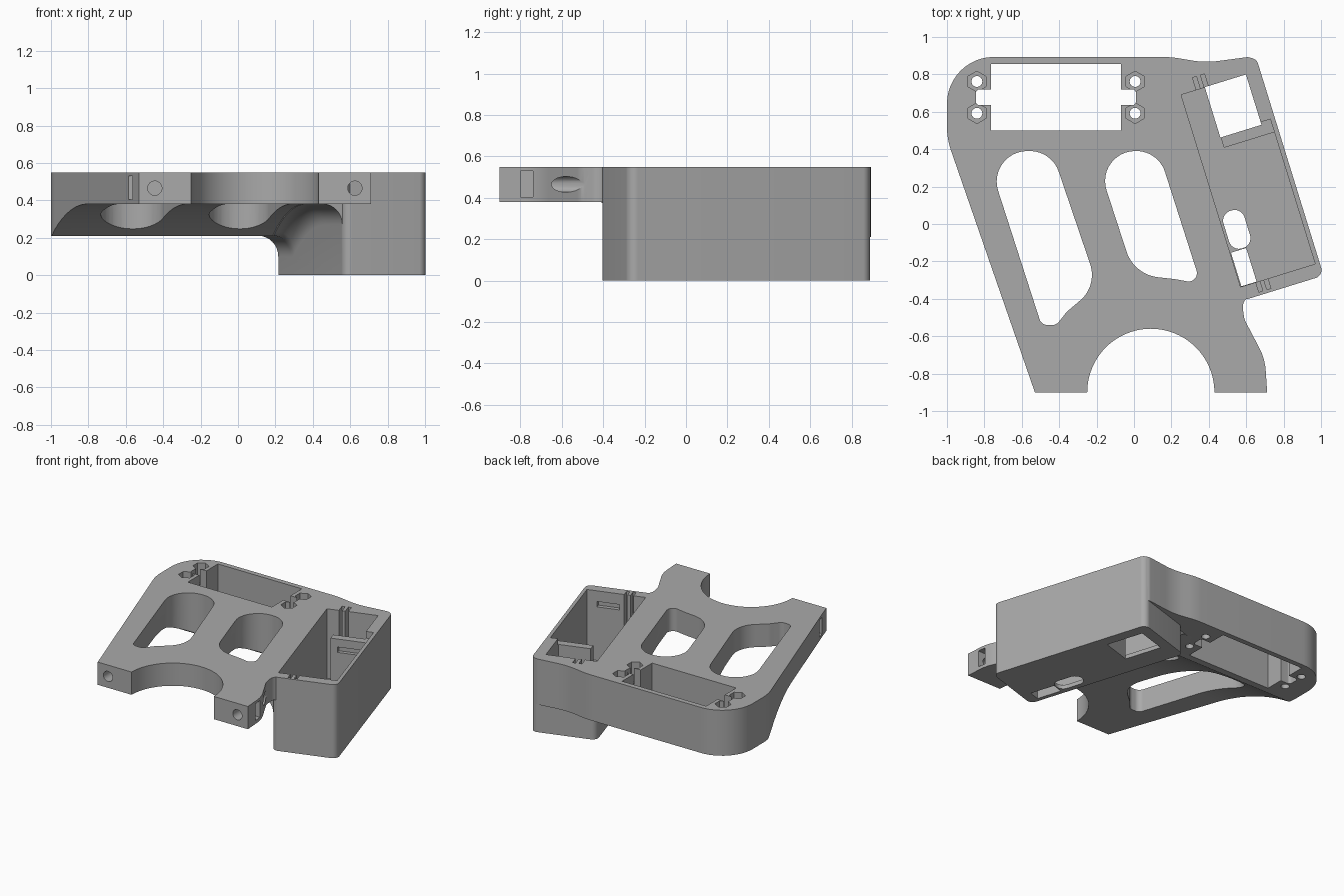
import bpy, bmesh, math
from mathutils import Vector, Matrix

if "Cube" in bpy.data.objects:
    bpy.data.objects.remove(bpy.data.objects["Cube"], do_unlink=True)

grey = bpy.data.materials.new("mid_grey")
grey.use_nodes = True
grey.diffuse_color = (0.4, 0.4, 0.4, 1)
grey.node_tree.nodes["Principled BSDF"].inputs["Base Color"].default_value = (0.4, 0.4, 0.4, 1)

TOP = 0.55
TILT = Matrix.Rotation(math.radians(17.2), 4, 'Z')   # frame of the slanted box
FLAT = Matrix.Identity(4)


def rounded(corners, seg=12):
    """Closed outline from (x, y, radius) corners."""
    out = []
    for i, (x, y, r) in enumerate(corners):
        p = Vector((x, y))
        if r == 0:
            out.append(p)
            continue
        a = (Vector(corners[i - 1][:2]) - p).normalized()
        b = (Vector(corners[(i + 1) % len(corners)][:2]) - p).normalized()
        half = a.angle(b) / 2
        centre = p + (a + b).normalized() * r / math.sin(half)
        start = p + a * r / math.tan(half) - centre
        end = p + b * r / math.tan(half) - centre
        sweep = math.atan2(start.cross(end), start.dot(end))
        for k in range(seg + 1):
            out.append(centre + Matrix.Rotation(sweep * k / seg, 2) @ start)
    return out


def finish(bm, name, matrix=FLAT):
    bmesh.ops.recalc_face_normals(bm, faces=bm.faces)
    mesh = bpy.data.meshes.new(name)
    bm.to_mesh(mesh)
    bm.free()
    mesh.transform(matrix)
    mesh.materials.append(grey)
    ob = bpy.data.objects.new(name, mesh)
    bpy.context.collection.objects.link(ob)
    return ob


def loft(sections, name, matrix=FLAT, soft_bottom=0):
    """Solid through equal-sized rings of 3D points."""
    bm = bmesh.new()
    rings = [[bm.verts.new(p) for p in s] for s in sections]
    for lo, hi in zip(rings, rings[1:]):
        for i in range(len(lo)):
            j = (i + 1) % len(lo)
            bm.faces.new((lo[i], lo[j], hi[j], hi[i]))
    bm.faces.new(rings[0])
    bm.faces.new(rings[-1])
    if soft_bottom:
        low = min(v.co.z for v in bm.verts)
        edges = [e for e in bm.edges if all(abs(v.co.z - low) < 1e-5 for v in e.verts)]
        bmesh.ops.bevel(bm, geom=edges, offset=soft_bottom, segments=4,
                        profile=0.5, affect='EDGES')
    return finish(bm, name, matrix)


def prism(outline, z0, z1, name, matrix=FLAT, soft_bottom=0):
    return loft([[(p[0], p[1], z) for p in outline] for z in (z0, z1)],
                name, matrix, soft_bottom)


def block(x0, x1, y0, y1, z0, z1, matrix=FLAT, r=0):
    return prism(rounded([(x0, y0, r), (x1, y0, r), (x1, y1, r), (x0, y1, r)]),
                 z0, z1, "cutter", matrix)


def disc(x, y, r, n, turn=0):
    return [(x + r * math.cos(turn + math.tau * k / n),
             y + r * math.sin(turn + math.tau * k / n)) for k in range(n)]


def combine(target, other, operation='DIFFERENCE'):
    other.hide_render = True
    mod = target.modifiers.new("combine", 'BOOLEAN')
    mod.operation, mod.solver, mod.object = operation, 'EXACT', other
    bpy.context.view_layer.objects.active = target
    bpy.ops.object.modifier_apply(modifier=mod.name)
    bpy.data.objects.remove(other, do_unlink=True)


def underside(y):
    """Height of the arched underside of the plate."""
    t = min(max(y + 0.1, 0), 0.55)
    return 0.38 - (0.975 - math.sqrt(0.975 ** 2 - t * t))


# Plate outline with a round front cut-out
mouth = [(0.09 + 0.34 * math.cos(math.pi * k / 40), -0.9 + 0.34 * math.sin(math.pi * k / 40), 0)
         for k in range(41)]
outline = rounded([
    (-0.53, -0.9, 0), (-1, 0.455, 0.4), (-1, 0.893, 0.25), (0.2, 0.893, 0.6),
    (0.38, 0.862, 0.5), (0.642, 0.897, 0.05), (0.99, -0.25, 0.05),
    (0.575, -0.402, 0.065), (0.59, -0.51, 0.1), (0.70, -0.72, 0.3),
    (0.712, -0.9, 0)] + mouth)
body = prism(outline, 0.2, TOP, "slanted_box_plate")

# Arched underside
arch = [(-1.2, 0.1)] + [(y, underside(y)) for y in
                        [-1.2] + [-0.1 + 0.55 * k / 24 for k in range(25)] + [1.2]] + [(1.2, 0.1)]
combine(body, loft([[(x, y, z) for y, z in arch] for x in (-1.3, 1.3)], "arch_cutter"))

# Fillet between the plate and the box side
stations = []
for k in range(31):
    v = -0.53 + 1.16 * k / 30
    z = underside((TILT @ Vector((0.37, v, 0))).y)
    ring = [(0.47, v, z + 0.06), (0.31, v, z + 0.06)]
    for a in range(9):
        t = math.pi / 2 * a / 8
        ring.append((0.31 + 0.11 * math.sin(t), v, z - 0.11 + 0.11 * math.cos(t)))
    stations.append(ring + [(0.47, v, z - 0.11)])
combine(body, loft(stations, "fillet", TILT), 'UNION')

# Slanted box
box_outline = rounded([(0.42, -0.563, 0.045), (0.887, -0.563, 0.045),
                       (0.887, 0.667, 0.045), (0.42, 0.667, 0.045)])
combine(body, prism(box_outline, 0, TOP, "box", TILT, 0.015), 'UNION')

# Box compartment, the low divider and floor openings
cuts = [
    block(0.445, 0.862, -0.49, 0.247, 0.03, 0.7, TILT),
    block(0.445, 0.58, 0.2, 0.585, 0.03, 0.7, TILT),
    block(0.57, 0.862, 0.2, 0.32, 0.5, 0.7, TILT),
    block(0.578, 0.808, 0.305, 0.587, -0.1, 0.7, TILT),
    block(0.45, 0.535, -0.488, -0.3, -0.1, 0.2, TILT),
    block(0.458, 0.575, -0.295, -0.085, -0.1, 0.2, TILT, 0.055),
    block(0.63, 0.79, -0.52, -0.45, 0.43, 0.47, TILT),
    block(0.63, 0.79, 0.2, 0.275, 0.4, 0.44, TILT),
]
# Thin relief slits beside the two clips
for u in (0.53, 0.575):
    cuts.append(block(u, u + 0.022, 0.57, 0.655, 0.28, 0.7, TILT))
    cuts.append(block(u, u + 0.022, -0.545, -0.47, 0.28, 0.7, TILT))

# Two long windows in the plate
cuts.append(prism(rounded([
    (-0.795, 0.39, 0.163), (-0.44, 0.39, 0.163), (-0.195, -0.33, 0.18),
    (-0.36, -0.47, 0.1), (-0.415, -0.54, 0.045), (-0.495, -0.54, 0.045)]), 0, 0.7, "window_cutter"))
cuts.append(prism(rounded([
    (-0.215, 0.39, 0.16), (0.13, 0.39, 0.16), (0.357, -0.32, 0.045),
    (0.22, -0.295, 0), (0, -0.27, 0.2)]), 0, 0.7, "window_cutter"))

# Rear rectangular opening with side notches, nut pockets and screw holes
cuts.append(block(-0.765, -0.07, 0.5, 0.855, 0, 0.7))
cuts.append(block(-0.845, 0.01, 0.635, 0.72, 0, 0.7, FLAT, 0.02))
for x in (-0.84, 0.006):
    for y in (0.592, 0.762):
        cuts.append(prism(disc(x, y, 0.055, 6, math.pi / 6), 0.4, 0.7, "nut_cutter"))
        cuts.append(prism(disc(x, y, 0.029, 24), 0, 0.7, "screw_cutter"))

# Front screw holes and their side nut slots
for x, end in ((-0.445, -0.55), (0.625, -0.45)):
    ring = disc(x, 0.465, 0.038, 32)
    cuts.append(loft([[(a, y, z) for a, z in ring] for y in (-1, end)], "bore_cutter"))
cuts.append(block(-0.7, -0.38, -0.8, -0.74, 0.405, 0.53))
cuts.append(block(0.56, 0.8, -0.8, -0.74, 0.405, 0.53))

for c in cuts:
    combine(body, c)

# Smooth curved walls, crisp edges
body.name = "plate_with_slanted_box"
bpy.ops.object.select_all(action='DESELECT')
body.select_set(True)
bpy.context.view_layer.objects.active = body
bpy.ops.object.shade_smooth_by_angle(angle=math.radians(30))
